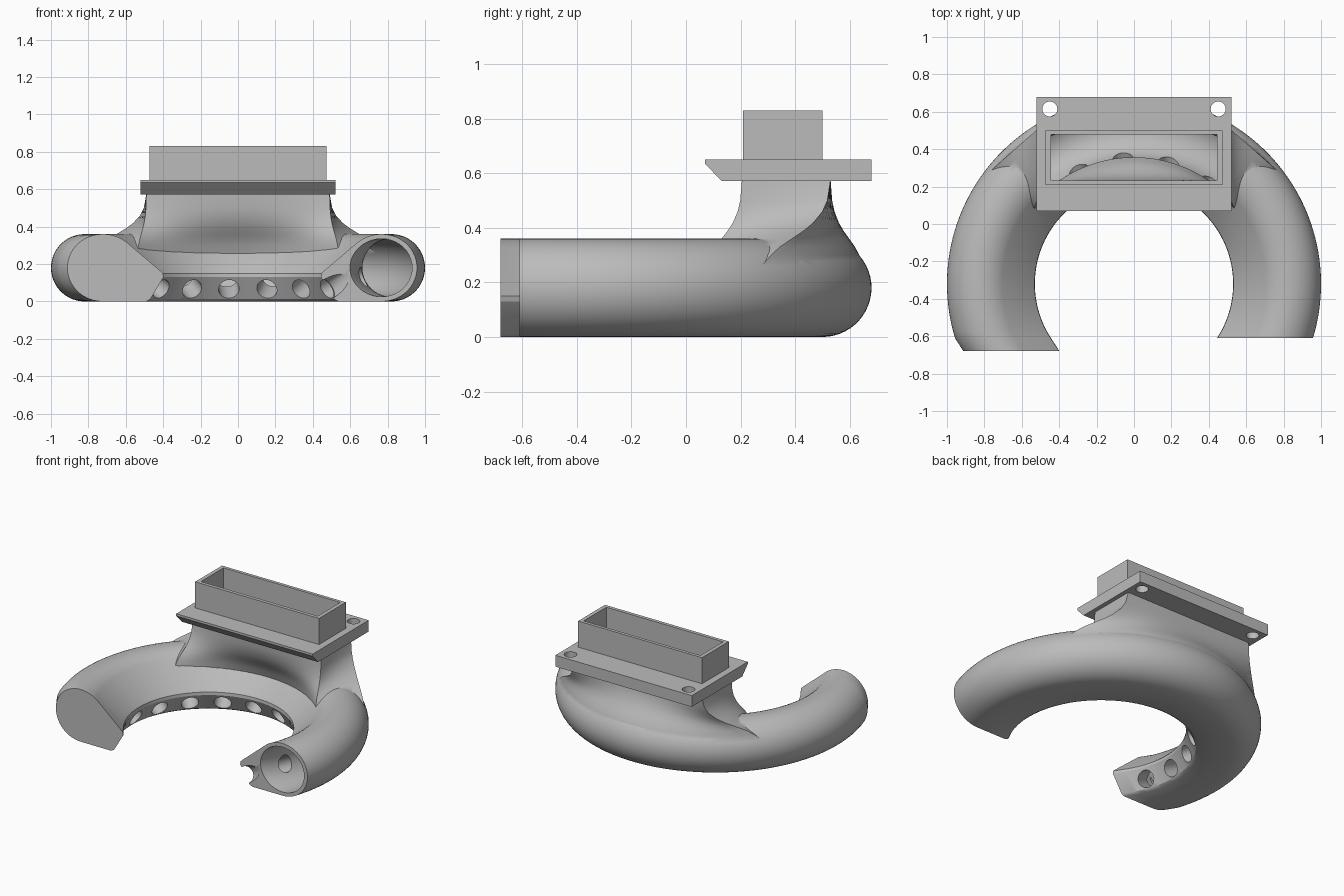
import bpy, bmesh
from math import sin, cos, acos, radians, pi
from mathutils import Vector

cube = bpy.data.objects.get("Cube")
if cube:
    bpy.data.objects.remove(cube, do_unlink=True)

grey = bpy.data.materials.new("plain_grey")
grey.use_nodes = True
colour = (0.5, 0.5, 0.5, 1)
grey.diffuse_color = colour
grey.node_tree.nodes["Principled BSDF"].inputs["Base Color"].default_value = colour

RING_Y = -0.32     # centre of the ring in y
MID_R = 0.82       # radius of the tube centre line
MID_Z = 0.18


def finish(bm, name):
    bmesh.ops.recalc_face_normals(bm, faces=bm.faces)
    mesh = bpy.data.meshes.new(name)
    bm.to_mesh(mesh)
    bm.free()
    mesh.materials.append(grey)
    obj = bpy.data.objects.new(name, mesh)
    bpy.context.collection.objects.link(obj)
    return obj


def loft(name, sections):
    """Skin closed sections of equal length and cap both ends."""
    bm = bmesh.new()
    rings = [[bm.verts.new(p) for p in s] for s in sections]
    n = len(rings[0])
    for a, b in zip(rings, rings[1:]):
        for i in range(n):
            j = (i + 1) % n
            bm.faces.new((a[i], a[j], b[j], b[i]))
    bm.faces.new(rings[0])
    bm.faces.new(rings[-1])
    return finish(bm, name)


def cylinders(name, ends, radius):
    bm = bmesh.new()
    for a, b in ends:
        axis = b - a
        made = bmesh.ops.create_cone(bm, cap_ends=True, segments=32, radius1=radius,
                                     radius2=radius, depth=axis.length)
        turn = axis.to_track_quat('Z', 'Y').to_matrix()
        bmesh.ops.rotate(bm, verts=made["verts"], matrix=turn)
        bmesh.ops.translate(bm, verts=made["verts"], vec=(a + b) / 2)
    return finish(bm, name)


def combine(target, tool, operation):
    mod = target.modifiers.new("cut", 'BOOLEAN')
    mod.operation = operation
    mod.solver = 'EXACT'
    mod.object = tool
    bpy.context.view_layer.objects.active = target
    bpy.ops.object.modifier_apply(modifier=mod.name)
    bpy.data.objects.remove(tool, do_unlink=True)


def smooth(obj):
    bpy.ops.object.select_all(action='DESELECT')
    obj.select_set(True)
    bpy.context.view_layer.objects.active = obj
    bpy.ops.object.shade_smooth_by_angle(angle=radians(32))


def on_ring(r, angle, z):
    return Vector((r * sin(angle), RING_Y + r * cos(angle), z))


def arc(radius, start, stop, steps):
    return [(MID_R + radius * cos(radians(start + (stop - start) * i / steps)),
             MID_Z + radius * sin(radians(start + (stop - start) * i / steps)))
            for i in range(steps + 1)]


def sweep(profile, left_y, right_y, steps=96):
    """Sweep a profile round the ring, ending flat at the given y on each arm."""
    out = []
    for k in range(steps + 1):
        t = k / steps
        section = []
        for r, z in profile:
            first = -acos((left_y - RING_Y) / r)
            last = acos((right_y - RING_Y) / r)
            section.append(on_ring(r, first + (last - first) * t, z))
        out.append(section)
    return out


def neck(name, half_x, y0, y1, r0, r1, spread, top, n=24):
    """Blend a ring sector into a rectangle."""
    side = [i / n for i in range(n)]
    uv = ([(u, 0) for u in side] + [(1, v) for v in side]
          + [(1 - u, 1) for u in side] + [(0, 1 - v) for v in side])
    sections = []
    for z, w in ((0.2, 1), (0.25, 0.88), (0.3, 0.74), (0.33, 0.63), (0.36, 0.48),
                 (0.39, 0.33), (0.42, 0.21), (0.46, 0.1), (0.5, 0.04), (top, 0)):
        ring = []
        for u, v in uv:
            low = on_ring(r0 + (r1 - r0) * v, spread * (2 * u - 1), z)
            high = Vector((half_x * (2 * u - 1), y0 + (y1 - y0) * v, z))
            ring.append(high.lerp(low, w))
        sections.append(ring)
    return loft(name, sections)


def box(name, half_x, y0, y1, z0, z1):
    return loft(name, [[(-half_x, y0, z), (half_x, y0, z), (half_x, y1, z), (-half_x, y1, z)]
                       for z in (z0, z1)])


# Ring duct with a nozzle lip on its inner side and a closed end on one arm
outer = arc(0.18, -90, 130, 32) + [(0.545, 0.165), (0.532, 0.15), (0.53, 0.13),
                                   (0.59, 0.012), (0.61, 0)]
sections = sweep(outer, -0.61, -0.61)
cap = [Vector((p.x + 0.045, -0.68, p.z)) for p in sections[0]]
duct = loft("ring_duct", [cap] + sections)
combine(duct, neck("neck_outer", 0.49, 0.205, 0.53, 0.66, 0.992, radians(56), 0.576), 'UNION')

# Hollow the duct and the neck
bore = arc(0.155, 0, 360, 40)[:-1]
combine(duct, loft("bore_cutter", sweep(bore, -0.61, -0.64)), 'DIFFERENCE')
combine(duct, neck("neck_cutter", 0.455, 0.232, 0.502, 0.69, 0.965, radians(54), 0.6),
        'DIFFERENCE')

# Row of air outlets through the lip
outlets = []
for k in range(-5, 7):
    a = radians(-5 + 21 * k)
    outlets.append((on_ring(0.49, a, 0.028), on_ring(0.72, a, 0.15)))
combine(duct, cylinders("outlet_cutter", outlets, 0.055), 'DIFFERENCE')
smooth(duct)

# Mounting flange with a chamfered front edge and two screw holes
edge = [(0.07, 0.65), (0.07, 0.635), (0.13, 0.572), (0.68, 0.572), (0.68, 0.65)]
flange = loft("mounting_flange", [[(x, y, z) for y, z in edge] for x in (-0.52, 0.52)])
combine(flange, box("opening_cutter", 0.445, 0.232, 0.485, 0.5, 0.7), 'DIFFERENCE')
screws = [(Vector((s * 0.45, 0.615, 0.5)), Vector((s * 0.45, 0.615, 0.7))) for s in (-1, 1)]
combine(flange, cylinders("screw_cutter", screws, 0.04), 'DIFFERENCE')
smooth(flange)

# Rectangular inlet socket
socket = box("inlet_socket", 0.472, 0.208, 0.5, 0.645, 0.83)
combine(socket, box("socket_cutter", 0.445, 0.232, 0.478, 0.6, 0.9), 'DIFFERENCE')
